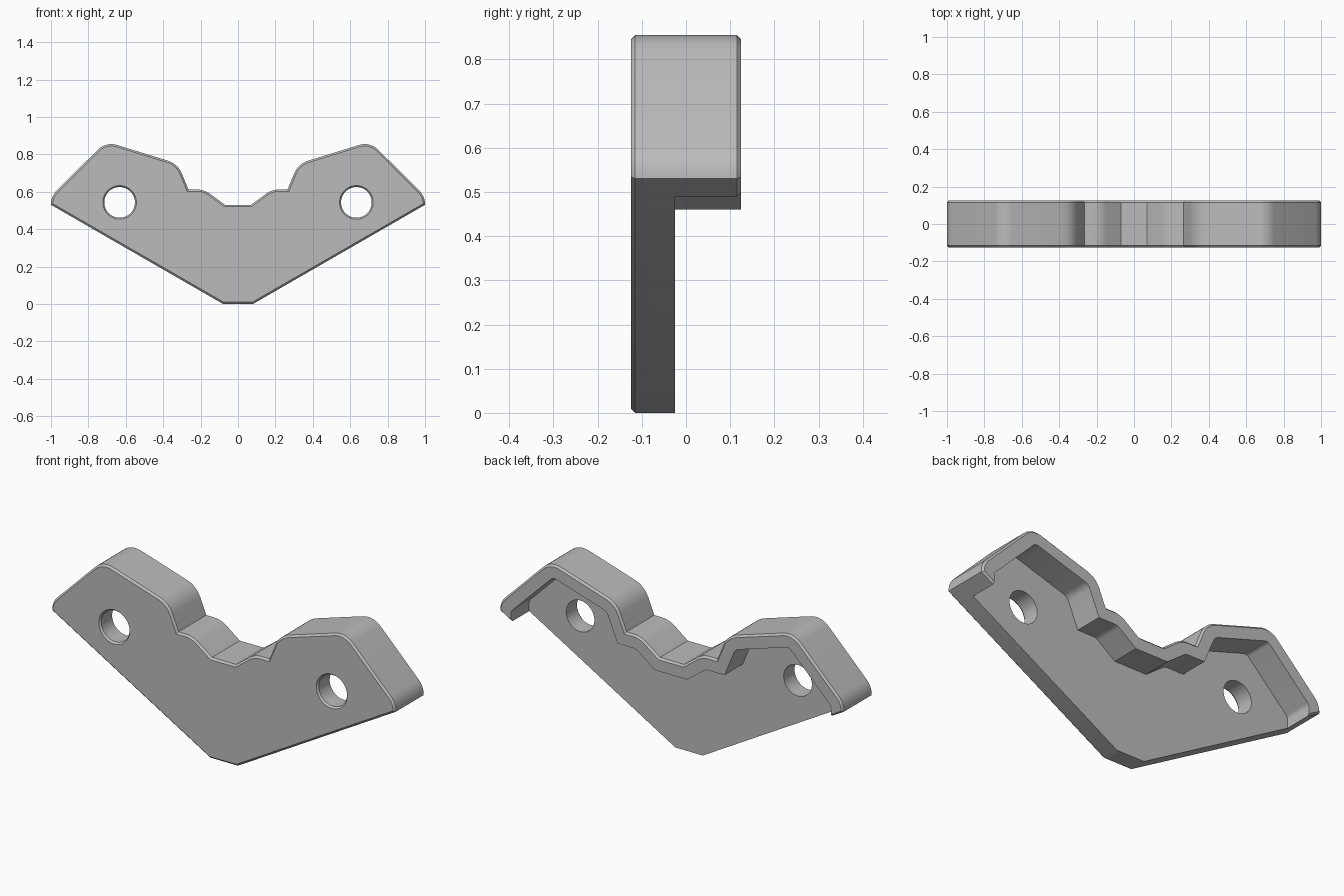
import bpy, bmesh, math
from mathutils import Vector
from mathutils.geometry import tessellate_polygon

if "Cube" in bpy.data.objects:
    bpy.data.objects.remove(bpy.data.objects["Cube"], do_unlink=True)

FRONT, BACK, STEP = -0.125, 0.125, -0.025
CHAMFER, WALL = 0.01, 0.07


def offset(poly, d):
    """Move every side of a counterclockwise outline inward by d."""
    out = []
    for i, p in enumerate(poly):
        a = (p - poly[i - 1]).normalized()
        b = (poly[(i + 1) % len(poly)] - p).normalized()
        na, nb = Vector((-a.y, a.x)), Vector((-b.y, b.x))
        out.append(p + (na + nb) * (d / (1 + na.dot(nb))))
    return out


def rounded(poly, radii, steps=7):
    """Replace corners with arcs of the given radii."""
    out = []
    for i, (p, r) in enumerate(zip(poly, radii)):
        if r <= 0:
            out.append(p)
            continue
        a = (poly[i - 1] - p).normalized()
        b = (poly[(i + 1) % len(poly)] - p).normalized()
        half_angle = a.angle(b) / 2
        centre = p + (a + b).normalized() * (r / math.sin(half_angle))
        reach = r / math.tan(half_angle)
        start, end = p + a * reach - centre, p + b * reach - centre
        turn = start.angle(end)
        for k in range(steps + 1):
            t = k / steps
            v = start * math.sin((1 - t) * turn) + end * math.sin(t * turn)
            out.append(centre + v / math.sin(turn))
    return out


def mirrored(points):
    return points + [Vector((-p.x, p.y)) for p in reversed(points)]


def ring(poly, y):
    return [bm.verts.new((p.x, y, p.y)) for p in poly]


def circle(x, z, r, y, n=48):
    return ring([Vector((x + r * math.cos(i * math.tau / n), z + r * math.sin(i * math.tau / n)))
                 for i in range(n)], y)


def strip(near, far, closed=False):
    """Quads between two matching rows of vertices."""
    for i in range(0 if closed else 1, len(near)):
        bm.faces.new((near[i], near[i - 1], far[i - 1], far[i]))


def flat_face(loops, direction):
    """Fill an outline with holes, facing along y in the given direction."""
    verts = [v for loop in loops for v in loop]
    for tri in tessellate_polygon([[v.co.copy() for v in loop] for loop in loops]):
        face = bm.faces.new([verts[i] for i in tri])
        face.normal_update()
        if face.normal.y * direction < 0:
            face.normal_flip()


# Outline corners of one half, with corner radii
half = [(0.08, 0, 0), (1, 0.53, 0), (1, 0.575, 0.1), (0.706, 0.868, 0.1),
        (0.322, 0.75, 0.12), (0.265, 0.612, 0), (0.18, 0.612, 0.12), (0.07, 0.53, 0)]
corners = mirrored([Vector((x, z)) for x, z, r in half])
radii = [r for x, z, r in half]
radii += radii[::-1]
outline = rounded(corners, radii)
rim = offset(outline, CHAMFER)

# Inner edge of the lip, ending on the sloping underside
inner = offset(corners, WALL)[:len(half)]
inner[1] = corners[1].lerp(corners[0], WALL / (corners[1].x - corners[0].x))
inner = rounded(mirrored(inner), [max(r - WALL, 0.004) if r else 0 for r in radii])[1:-1]
inner_back = [p.copy() for p in inner]
for tip in (inner_back[0], inner_back[-1]):
    tip.y += CHAMFER

# Plate with a chamfered front rim
bm = bmesh.new()
front = ring(rim, FRONT)
edge = ring(outline, FRONT + CHAMFER)
step = ring(outline, STEP)
root = ring(inner, STEP)
strip(front, edge, closed=True)
strip(edge[1:-1], step[1:-1])
strip([edge[-1], edge[0]], [step[-1], step[0]])
bm.faces.new((edge[1], edge[0], step[0], root[0], step[1]))
bm.faces.new((edge[-1], edge[-2], step[-2], root[-1], step[-1]))

# Lip running along the upper edge behind the plate
lip = [step[1:-1], ring(outline[1:-1], BACK - CHAMFER), ring(rim[1:-1], BACK),
       ring(inner_back, BACK), ring(inner, BACK - CHAMFER), root]
for near, far in zip(lip, lip[1:]):
    strip(near, far)
low, outer, crest, inside, under, base = lip
for i, turn in ((0, 1), (-1, -1)):
    bm.faces.new([outer[i], low[i], base[i], under[i]][::turn])
    bm.faces.new([crest[i], outer[i], under[i], inside[i]][::turn])

# Bolt holes with countersunk front rims
front_loops, back_loops = [front], [[step[0]] + root + [step[-1]]]
for side in (-1, 1):
    rows = [circle(side * 0.633, 0.543, r, y) for r, y in
            ((0.09, FRONT), (0.082, FRONT + CHAMFER), (0.082, STEP))]
    for near, far in zip(rows, rows[1:]):
        strip(far, near, closed=True)
    front_loops.append(rows[0])
    back_loops.append(rows[-1])
flat_face(front_loops, -1)
flat_face(back_loops, 1)

mesh = bpy.data.meshes.new("bracket_body")
bm.to_mesh(mesh)
bm.free()
body = bpy.data.objects.new("bracket_body", mesh)
bpy.context.collection.objects.link(body)

# Plain grey finish
grey = bpy.data.materials.new("plain_grey")
grey.use_nodes = True
colour = (0.5, 0.5, 0.5, 1)
grey.diffuse_color = colour
grey.node_tree.nodes["Principled BSDF"].inputs["Base Color"].default_value = colour
mesh.materials.append(grey)

bpy.ops.object.select_all(action="DESELECT")
bpy.context.view_layer.objects.active = body
body.select_set(True)
bpy.ops.object.shade_smooth_by_angle(angle=math.radians(30))
